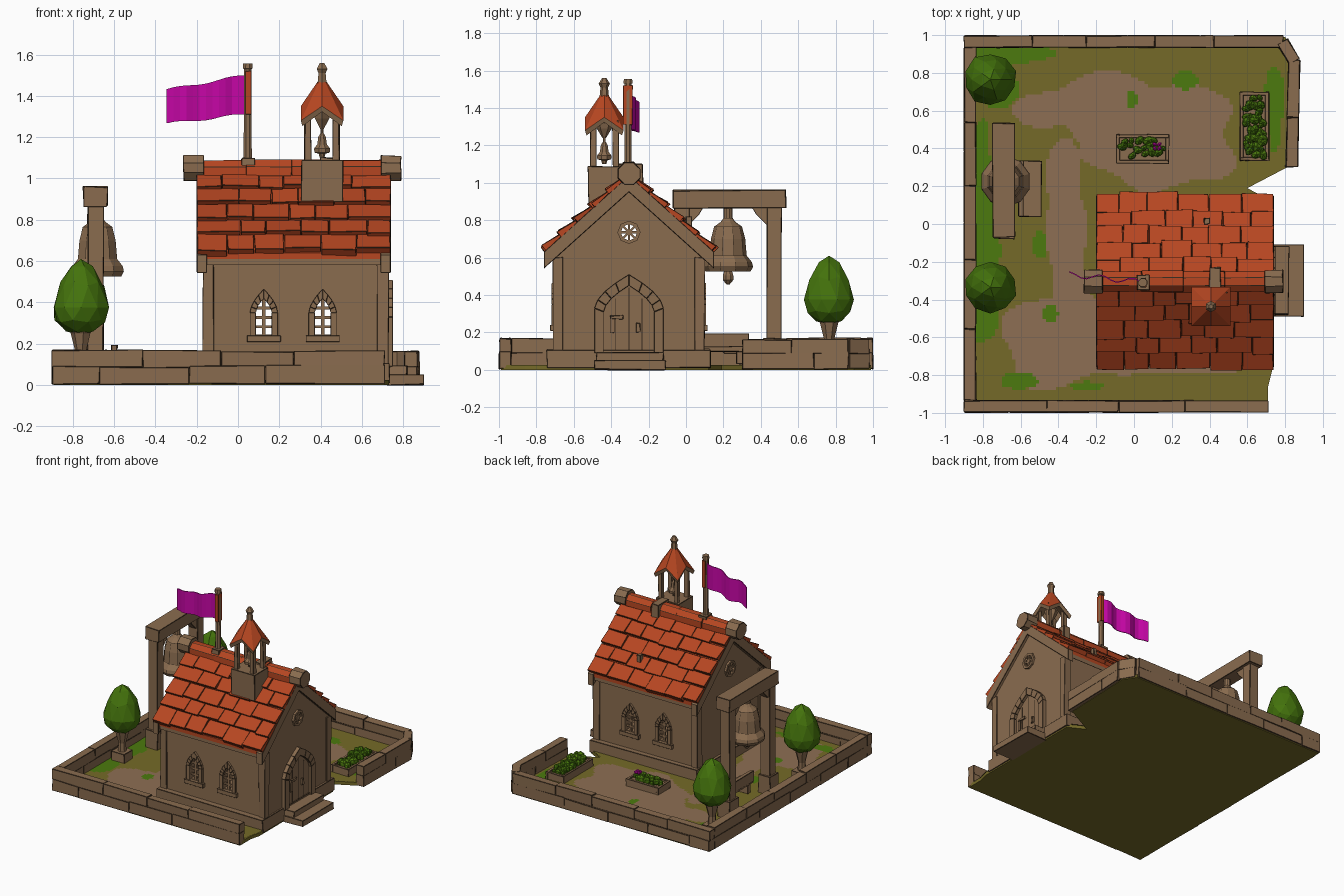
import bpy, bmesh, math, random
from mathutils import Vector, Matrix

if "Cube" in bpy.data.objects:
    bpy.data.objects.remove(bpy.data.objects["Cube"])

random.seed(4)
R = random.uniform

def material(name, rgb):
    m = bpy.data.materials.new(name)
    m.diffuse_color = [((c / 255 + 0.055) / 1.055) ** 2.4 if c > 10 else c / 3295 for c in rgb] + [1]
    m.use_nodes = True
    m.node_tree.nodes["Principled BSDF"].inputs["Base Color"].default_value = m.diffuse_color
    return m

BROWN = material("brown stone", (138, 108, 79))
INK = material("dark edge", (52, 40, 28))
ROOF = material("roof tile", (182, 70, 33))
OLIVE = material("olive grass", (117, 106, 40))
GREEN = material("bright grass", (76, 122, 14))
DIRT = material("dirt", (141, 111, 83))
LEAF = material("tree leaf", (68, 115, 12))
PINK = material("magenta cloth", (198, 6, 166))

def finish(name, bm, mats, bevel=0.0):
    """Make an object; bevel > 0 gives thin inked edges."""
    bmesh.ops.recalc_face_normals(bm, faces=bm.faces)
    me = bpy.data.meshes.new(name)
    bm.to_mesh(me)
    bm.free()
    ob = bpy.data.objects.new(name, me)
    bpy.context.collection.objects.link(ob)
    for m in mats if isinstance(mats, list) else [mats]:
        me.materials.append(m)
    if bevel:
        me.materials.append(INK)
        b = ob.modifiers.new("edges", 'BEVEL')
        b.width, b.segments, b.material = bevel * 0.6, 1, len(me.materials) - 1
    return ob

def prism(bm, pts, axis, c0, c1, jit=0, M=None):
    """Extrude a 2D outline along an axis from c0 to c1."""
    put = {'x': lambda a, b, c: (c, a, b), 'y': lambda a, b, c: (a, c, b), 'z': lambda a, b, c: (a, b, c)}[axis]
    def ring(c):
        out = []
        for a, b in pts:
            v = Vector(put(a, b, c)) + Vector((R(-jit, jit), R(-jit, jit), R(-jit, jit)))
            out.append(bm.verts.new(M @ v if M else v))
        return out
    lo, hi = ring(c0), ring(c1)
    bm.faces.new(lo[::-1])
    bm.faces.new(hi)
    for i in range(len(pts)):
        j = (i + 1) % len(pts)
        bm.faces.new((lo[i], lo[j], hi[j], hi[i]))

def box(bm, x0, x1, y0, y1, z0, z1, jit=0, M=None):
    prism(bm, [(x0, y0), (x1, y0), (x1, y1), (x0, y1)], 'z', z0, z1, jit, M)

def boxes(name, specs, mat, bevel=0.005, jit=0.004):
    bm = bmesh.new()
    for s in specs:
        box(bm, *s, jit)
    return finish(name, bm, mat, bevel)

def circle(cx, cy, r, n, a0=0.0):
    return [(cx + r * math.cos(a0 + 2 * math.pi * i / n), cy + r * math.sin(a0 + 2 * math.pi * i / n)) for i in range(n)]

def lathe(bm, profile, n, x, y):
    rings = [[bm.verts.new((a, b, z)) for a, b in circle(x, y, r, n, math.pi / n)] for r, z in profile]
    for p, q in zip(rings, rings[1:]):
        for i in range(n):
            bm.faces.new((p[i], p[(i + 1) % n], q[(i + 1) % n], q[i]))
    bm.faces.new(rings[0][::-1])
    bm.faces.new(rings[-1])

def arch(c, hw, z0, zs, zt, n=4):
    """Pointed arch outline, left foot to right foot."""
    half = [(hw * (1 - (i / n) ** 1.7), zs + (zt - zs) * i / n) for i in range(n)]
    left = [(c - hw, z0)] + [(c - x, z) for x, z in half]
    return left + [(c, zt)] + [(2 * c - x, z) for x, z in left[::-1]]

def surround(bm, outer, inner, axis, c0, c1, closed=False):
    """Ring of stones between two matching outlines."""
    n = len(outer)
    for i in range(n if closed else n - 1):
        j = (i + 1) % n
        prism(bm, [outer[i], outer[j], inner[j], inner[i]], axis, c0, c1)

# ground: slab plus a thin finely cut top coloured in patches
OUT = [(-.88, -.97), (.7, -.97), (.71, -.86), (.73, -.78), (.73, .12), (.6, .19), (.83, .31), (.85, .88), (.79, .97), (-.88, .97)]
bm = bmesh.new()
prism(bm, [(x * 1.014, y * 1.02) if abs(y) > .9 or x < 0 or y > .3 else (x, y) for x, y in OUT], 'z', 0, 0.025)
finish("ground_slab", bm, OLIVE)
bm = bmesh.new()
bm.faces.new([bm.verts.new((x, y, 0.03)) for x, y in OUT])
for ax, lim in ((0, 0.88), (1, 0.97)):
    for i in range(1, int(2 * lim / 0.018)):
        co, no = Vector(), Vector()
        co[ax], no[ax] = -lim + i * 0.018, 1
        bmesh.ops.bisect_plane(bm, geom=bm.verts[:] + bm.edges[:] + bm.faces[:], plane_co=co, plane_no=no)
DIRT_BLOBS = [(-.02, .58, .52, .2), (.1, .4, .4, .2), (-.4, -.62, .27, .24), (-.36, -.05, .1, .6), (.1, -.75, .5, .05)]
GRASS_BLOBS = [(-.8, .1, .09, .45), (-.83, -.45, .1, .2), (-.6, .9, .25, .05), (.27, .76, .07, .05), (-.44, -.48, .04, .05),
               (-.25, -.86, .1, .03), (.74, .6, .05, .22), (-.01, .66, .03, .05), (-.75, .75, .13, .13), (-.62, -.83, .09, .04), (-.5, -.12, .04, .08)]
def inside(x, y, blobs):
    w = 0.25 * math.sin(13 * x + 5 * y) + 0.25 * math.sin(17 * y - 6 * x)
    return any(((x - a) / r) ** 2 + ((y - b) / s) ** 2 < 1 + w for a, b, r, s in blobs)
for f in bm.faces:
    x, y, _ = f.calc_center_median()
    f.material_index = 2 if inside(x, y, GRASS_BLOBS) else 1 if inside(x, y, DIRT_BLOBS) else 0
finish("ground_top", bm, [OLIVE, DIRT, GREEN])

# yard wall: two courses of stones along each run
bm = bmesh.new()
for a, b in (((-.9, -.966), (.71, -.966)), ((-.868, -.935), (-.868, .935)), ((-.9, .966), (.79, .966)),
             ((.785, .966), (.848, .86)), ((.848, .87), (.835, .3))):
    a, b = Vector(a), Vector(b)
    d = b - a
    M = Matrix.Translation((a.x, a.y, 0)) @ Matrix.Rotation(math.atan2(d.y, d.x), 4, 'Z')
    n = max(1, round(d.length / 0.36))
    for z0, z1, w, off in ((0.005, .09, .033, 0.4), (.085, .165, .031, 0)):
        cuts = [0] + [(i - off + R(-.1, .1)) * d.length / n for i in range(1, n)] + [d.length]
        for s, e in zip(cuts, cuts[1:]):
            box(bm, s, e, -w, w, z0, z1 + R(-.006, .006), 0.003, M)
finish("yard_wall", bm, BROWN, 0.005)

# house: hollow shell with open windows
CY = -0.305
def gable(hw, z0, ze, za):
    return [(CY - hw, z0), (CY + hw, z0), (CY + hw, ze), (CY, za), (CY - hw, ze)]
WX = (0.125, 0.41)
bm = bmesh.new()
prism(bm, gable(.395, .05, .64, 1.0), 'x', -.16, .72)
house = finish("house_walls", bm, BROWN)
cuts = [(gable(.35, .11, .6, .92), 'x', -.115, .675), (circle(CY, .735, .05, 8), 'x', -.3, .9)]
cuts += [(arch(x, .04, .245, .35, .42), 'y', -.9, .3) for x in WX]
bpy.context.view_layer.objects.active = house
for spec in cuts:
    bm = bmesh.new()
    prism(bm, *spec)
    c = finish("cutter", bm, BROWN)
    m = house.modifiers.new("cut", 'BOOLEAN')
    m.operation, m.object = 'DIFFERENCE', c
    bpy.ops.object.modifier_apply(modifier=m.name)
    bpy.data.objects.remove(c)
boxes("house_plinth", [(-.18, .735, -.745, .13, 0.008, .11)], BROWN)
boxes("corner_posts", [(x, x + .055, y, y + .055, .1, .6) for x in (-.17, .675) for y in (-.71, .045)], BROWN, 0.003)
boxes("door_steps", [(.72, .9, -.49, -.11, 0, .05), (.72, .82, -.48, -.12, .045, .095)], BROWN)

# window frames, sills and bars on both long sides
bm = bmesh.new()
for x in WX:
    for y0, y1 in ((-.718, -.69), (.08, .108)):
        surround(bm, arch(x, .068, .23, .35, .465), arch(x, .038, .23, .35, .418), 'y', y0, y1)
        box(bm, x - .082, x + .082, y0 - .008, y1 + .008, .208, .24)
finish("window_frames", bm, BROWN, 0.003)
bars = []
for x in WX:
    for y in (-.7, .08):
        bars.append((x - .008, x + .008, y, y + .012, .23, .42))
        bars += [(x - .04, x + .04, y, y + .012, z, z + .014) for z in (.275, .32, .365)]
boxes("window_bars", bars, BROWN, 0, 0)

# round windows in both gables
bm = bmesh.new()
for x0, x1 in ((-.175, -.15), (.71, .735)):
    surround(bm, circle(CY, .735, .062, 8), circle(CY, .735, .044, 8), 'x', x0, x1, True)
    prism(bm, circle(CY, .735, .018, 8), 'x', x0 + .005, x1 - .005)
    for i in range(4):
        M = Matrix.Translation((x0, CY, .735)) @ Matrix.Rotation(i * math.pi / 4, 4, 'X')
        box(bm, .007, .018, -.05, .05, -.006, .006, 0, M)
finish("round_windows", bm, BROWN)

# door with stone arch
bm = bmesh.new()
surround(bm, arch(CY, .185, .09, .33, .51), arch(CY, .135, .09, .31, .45), 'x', .7, .75)
finish("door_arch", bm, BROWN, 0.004)
bm = bmesh.new()
prism(bm, arch(CY, .137, .09, .31, .452), 'x', .71, .728)
finish("door_leaf", bm, BROWN)
boxes("door_seams", [(.727, .73, CY + d - .002, CY + d + .002, .1, h) for d, h in ((-.07, .38), (0, .44), (.07, .38))], INK, 0, 0)
boxes("door_fittings", [(.727, .742, CY - .1, CY - .03, .27, .29), (.727, .742, CY - .1, CY - .08, .2, .29), (.727, .742, CY + .04, CY + .06, .2, .25)], BROWN, 0.003)

# roof: underlay, gable boards, tile rows, ridge
def chevron(hw, top, th, k=0.9):
    return [(CY - hw, top - k * hw), (CY, top), (CY + hw, top - k * hw), (CY + hw, top - k * hw - th), (CY, top - th), (CY - hw, top - k * hw - th)]
bm = bmesh.new()
prism(bm, chevron(.445, 1.04, .03), 'x', -.185, .725)
finish("roof_underlay", bm, ROOF)
bm = bmesh.new()
prism(bm, chevron(.44, 1.015, .04), 'x', -.18, .72)
for x in (-.2, .69):
    prism(bm, chevron(.455, 1.04, .09), 'x', x, x + .05)
finish("gable_boards", bm, BROWN, 0.005)
bm = bmesh.new()
tilt = math.atan(0.9)
rows = [0.02, .14, .255, .37, .475, .597]
for side in (-1, 1):
    M = Matrix.Translation((0, CY, 1.035)) @ Matrix.Diagonal((1, side, 1, 1)) @ Matrix.Rotation(-tilt, 4, 'X')
    for r, (v0, v1) in enumerate(zip(rows, rows[1:])):
        n = 6
        xs = [-.2] + [-.2 + .94 * (i + (r % 2) * .4 - .2 + R(-.15, .15)) / n for i in range(1, n)] + [.74]
        low = -.035 if r == 4 else 0
        for x0, x1 in zip(xs, xs[1:]):
            e = v1 + R(-.01, .012)
            prism(bm, [(v0, low), (e, low), (e, .032 + R(-.006, .008)), (v0, .016)], 'x', x0 + .001, x1 - .001, .003, M)
finish("roof_tiles", bm, ROOF, 0.004)
bm = bmesh.new()
for i in range(4):
    prism(bm, circle(CY, 1.035, .058 + R(-.003, .003), 8, math.pi / 8), 'x', -.18 + i * .22, .04 + i * .22, .003)
finish("roof_ridge", bm, ROOF, 0.004)
bm = bmesh.new()
for x in (-.265, .69):
    prism(bm, circle(CY, 1.05, .066, 8, math.pi / 8), 'x', x, x + .1, .003)
finish("ridge_knobs", bm, BROWN, 0.005)
boxes("ridge_strap", [(.4, .46, -.36, -.23, .98, 1.1), (.37, .4, 0, .03, .75, .82)], BROWN)

# small bell tower
TX, TY = 0.407, -0.437
boxes("tower_base", [(TX - .1, TX + .1, TY - .085, TY + .085, .885, 1.09)], BROWN)
boxes("tower_posts", [(TX + a * .068 - .016, TX + a * .068 + .016, TY + b * .06 - .016, TY + b * .06 + .016, 1.08, 1.33)
                      for a in (-1, 1) for b in (-1, 1)], BROWN, 0.003)
bm = bmesh.new()
def eave(dz, k):
    return [bm.verts.new((TX + k * x, TY + k * y, (1.275 if x and y else 1.345) + dz)) for x, y in
            ((-1, -1), (0, -1), (1, -1), (1, 0), (1, 1), (0, 1), (-1, 1), (-1, 0))]
lo, hi = eave(-.022, .095), eave(0.005, .103)
top, under = bm.verts.new((TX, TY, 1.5)), bm.verts.new((TX, TY, 1.4))
for i in range(8):
    j = (i + 1) % 8
    bm.faces.new((hi[i], hi[j], top))
    for vs in ((lo[i], lo[j], hi[j], hi[i]), (lo[j], lo[i], under)):
        bm.faces.new(vs).material_index = 1
finish("tower_roof", bm, [ROOF, BROWN])
bm = bmesh.new()
lathe(bm, [(.026, 1.45), (.02, 1.51), (.03, 1.53), (.012, 1.56)], 6, TX, TY)
lathe(bm, [(.012, 1.1), (.018, 1.12), (.04, 1.125), (.042, 1.145), (.025, 1.165), (.02, 1.2), (.008, 1.22), (.008, 1.4)], 8, TX, TY)
lathe(bm, [(.01, 1.24), (.04, 1.29), (.05, 1.32), (.02, 1.36)], 6, TX, TY)
finish("tower_bell_and_finial", bm, BROWN)

# flag and pole
bm = bmesh.new()
lathe(bm, [(.022, 1.0), (.019, 1.53), (.026, 1.532), (.024, 1.556)], 8, .047, -.31)
finish("flag_pole", bm, BROWN)
boxes("pole_collar", [(.015, .08, -.35, -.27, 1.02, 1.1)], BROWN)
boxes("pole_wrap", [(.036, .064, -.335, -.285, 1.31, 1.52)], ROOF, 0.003, 0.002)
bm = bmesh.new()
cols = []
for i in range(13):
    t = i / 12
    y = -.31 + .04 * t + .015 * math.sin(t * 14)
    cols.append([bm.verts.new((.035 - .38 * t, y, z + .006 * math.sin(t * 9))) for z in (1.5 - .07 * t, 1.31 - .045 * t)])
for p, q in zip(cols, cols[1:]):
    bm.faces.new((p[0], p[1], q[1], q[0]))
flag = finish("flag", bm, PINK)
flag.modifiers.new("thickness", 'SOLIDIFY').thickness = 0.006

# large bell frame, bell and bench
BX, BY = -0.69, 0.225
spec = [(BX - .06, BX + .06, -.07, .535, .865, .96)]
for y in (-.025, .47):
    spec += [(BX - .04, BX + .04, y - .04, y + .04, .02, .88), (BX - .055, BX + .055, y - .055, y + .055, .02, .17)]
boxes("bell_frame", spec, BROWN, 0.005)
bm = bmesh.new()
for y, s in ((.01, 1), (.435, -1)):
    prism(bm, [(y, .88), (y + s * .09, .88), (y + s * .06, .83), (y, .77)], 'x', BX - .03, BX + .03)
finish("frame_braces", bm, BROWN, 0.004)
bm = bmesh.new()
lathe(bm, [(.09, .55), (.12, .525), (.134, .55), (.128, .575), (.1, .61), (.092, .7), (.075, .765), (.04, .79), (.025, .81), (.025, .88)], 10, BX + .01, BY)
lathe(bm, [(.008, .455), (.03, .48), (.03, .505), (.012, .56)], 8, BX + .01, BY)
finish("large_bell", bm, BROWN, 0.002)
boxes("bench", [(-.61, -.49, .04, .335, .1, .125), (-.615, -.585, .04, .335, .11, .195),
                (-.6, -.5, .06, .1, .03, .11), (-.6, -.5, .27, .31, .03, .11)], BROWN)

# trees in planters
for i, (x, y) in enumerate(((-.76, .765), (-.76, -.335))):
    bm = bmesh.new()
    bmesh.ops.create_icosphere(bm, subdivisions=2, radius=1)
    for v in bm.verts:
        z = v.co.z
        k = .139 * (1 - .28 * max(z, 0)) * R(.95, 1.04)
        v.co = Vector((x + v.co.x * k, y + v.co.y * k, .375 + z * (.235 if z > 0 else .135)))
    finish(f"tree_crown_{i}", bm, LEAF)
    bm = bmesh.new()
    lathe(bm, [(.035, .03), (.027, .16), (.05, .25), (.07, .28)], 7, x, y)
    finish(f"tree_trunk_{i}", bm, BROWN)
    boxes(f"tree_planter_{i}", [(x - .055, x + .055, y - .055, y + .055, .02, .1)], BROWN)

# flower beds
for i, (x0, x1, y0, y1) in enumerate(((-.095, .185, .32, .475), (.56, .715, .335, .7))):
    boxes(f"bed_box_{i}", [(x0, x1, y0, y0 + .02, .02, .085), (x0, x1, y1 - .02, y1, .02, .085), (x0, x0 + .02, y0, y1, .02, .085),
                           (x1 - .02, x1, y0, y1, .02, .085), (x0 + .01, x1 - .01, y0 + .01, y1 - .01, .02, .07)], BROWN, 0.004, 0.003)
    bm = bmesh.new()
    for k in range(26 if i == 0 else 60):
        p = (R(x0 + .03, x1 - .03), R(y0 + .03, y1 - .03), R(.08, .105))
        pink = i == 0 and k < 4
        if pink:
            p = (.11 + k % 2 * .024, .4 + k // 2 * .022, .128)
        s = .015 if pink else R(.02, .034)
        M = Matrix.Translation(p) @ Matrix.Rotation(R(0, 3), 4, 'Z') @ Matrix.Diagonal((s, s * .7, s, 1))
        for v in bmesh.ops.create_icosphere(bm, subdivisions=1, radius=1, matrix=M)["verts"]:
            for f in v.link_faces:
                f.material_index = 2 if pink else k % 2
    finish(f"bed_plants_{i}", bm, [LEAF, GREEN, PINK])
